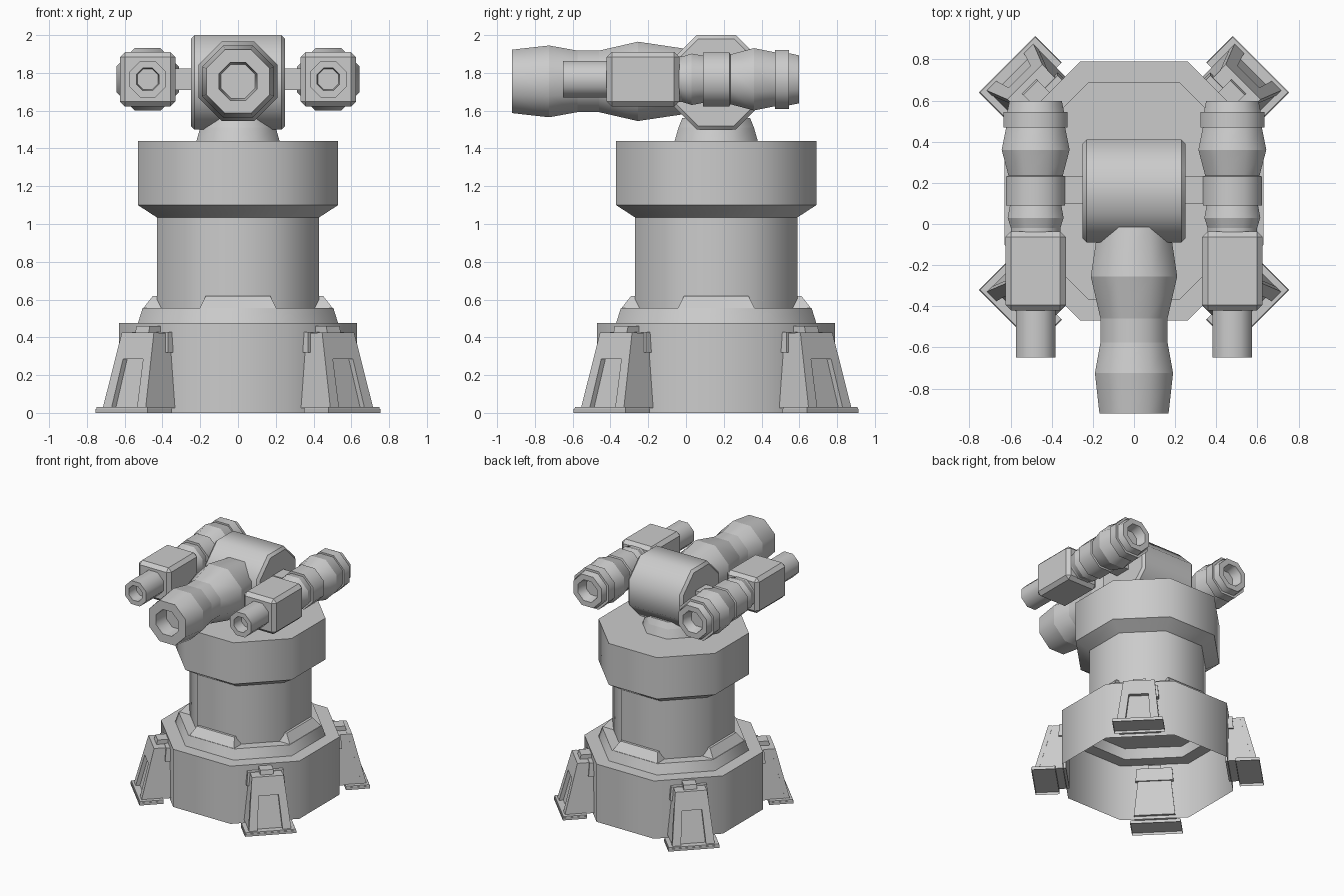
import bpy, bmesh
from math import sin, cos, pi, sqrt

if "Cube" in bpy.data.objects:
    bpy.data.objects.remove(bpy.data.objects["Cube"])

CY = 0.16          # centre of the pedestal in y


def finish(bm, name, loc=(0, 0, 0), rot=0.0, recalc=True):
    if recalc:
        bmesh.ops.recalc_face_normals(bm, faces=bm.faces)
    me = bpy.data.meshes.new(name)
    bm.to_mesh(me)
    bm.free()
    ob = bpy.data.objects.new(name, me)
    ob.location = loc
    ob.rotation_euler = (0, 0, rot)
    bpy.context.collection.objects.link(ob)
    return ob


def octo(name, profile, axis, loc, cap_start=True, cap_end=True):
    """Eight-sided lathe; profile is (flat-to-centre radius, position along axis)."""
    bm = bmesh.new()
    rings = []
    for r, h in profile:
        ring = []
        for k in range(8):
            a = pi / 8 + k * pi / 4
            u, v = r / cos(pi / 8) * cos(a), r / cos(pi / 8) * sin(a)
            co = {'X': (h, u, v), 'Y': (v, h, u), 'Z': (u, v, h)}[axis]
            ring.append(bm.verts.new(co))
        rings.append(ring)
    for a, b in zip(rings, rings[1:]):
        for k in range(8):
            n = (k + 1) % 8
            bm.faces.new((a[k], a[n], b[n], b[k]))
    if cap_start:
        bm.faces.new(rings[0][::-1])
    if cap_end:
        bm.faces.new(rings[-1])
    for f in bm.faces:
        f.smooth = len(f.verts) == 4
    # sides shade smoothly around, every ring stays crisp
    for ring in rings:
        for k in range(8):
            bm.edges.get((ring[k], ring[(k + 1) % 8])).smooth = False
    return finish(bm, name, loc, recalc=False)


def frustum(name, bot, top, z0, z1, ang, hollow=0.0):
    """Tapered block around the pedestal; bot/top are (inner r, outer r, half width)."""
    bm = bmesh.new()
    rows = []
    for (r0, r1, t), z in ((bot, z0), (top, z1)):
        rows.append([bm.verts.new(c) for c in
                     ((r0, -t, z), (r1, -t, z), (r1, t, z), (r0, t, z))])
    base = bm.faces.new(rows[0][::-1])
    bm.faces.new(rows[1])
    for k in range(4):
        n = (k + 1) % 4
        bm.faces.new((rows[0][k], rows[0][n], rows[1][n], rows[1][k]))
    if hollow:
        bmesh.ops.inset_region(bm, faces=[base], thickness=0.02, depth=0)
        bmesh.ops.translate(bm, verts=base.verts, vec=(0, 0, hollow))
    return finish(bm, name, (0, CY, 0), ang)


def leg_frame(name, ang):
    """Doorway-shaped raised frame on the sloping outer face of a leg."""
    bm = bmesh.new()
    half = [(0.16, 0.03), (0.12, 0.425)]
    inner = [(0.075, 0.285), (0.095, 0.03)]
    outline = half + [(-t, z) for t, z in half[::-1]]
    outline += [(-t, z) for t, z in inner[::-1]] + inner
    f = bm.faces.new([bm.verts.new((0.851 - (z - 0.03) * 0.256, t, z)) for t, z in outline])
    new = bmesh.ops.extrude_face_region(bm, geom=[f])['geom']
    bmesh.ops.translate(bm, verts=[v for v in new if isinstance(v, bmesh.types.BMVert)],
                        vec=(-0.035, 0, 0))
    return finish(bm, name, (0, CY, 0), ang)


def box(name, size, loc, bevel=0.0):
    bm = bmesh.new()
    bmesh.ops.create_cube(bm, size=1)
    bmesh.ops.scale(bm, vec=size, verts=bm.verts)
    if bevel:
        bmesh.ops.bevel(bm, geom=bm.edges[:], offset=bevel, segments=1, affect='EDGES')
    return finish(bm, name, loc)


# Pedestal: open-bottomed base, column, collar and neck
octo("base", [(0.63, 0), (0.63, 0.475), (0.53, 0.475), (0.505, 0.555)], 'Z', (0, CY, 0),
     cap_start=False)
octo("column", [(0.43, 0.55), (0.43, 1.04)], 'Z', (0, CY, 0))
octo("collar", [(0.43, 1.035), (0.53, 1.10), (0.53, 1.44)], 'Z', (0, CY, 0))
octo("neck", [(0.22, 1.44), (0.20, 1.51), (0.18, 1.56)], 'Z', (0, CY, 0))

# Four wedge blocks around the column foot, four legs on the diagonals
for i in range(4):
    a = i * pi / 2
    frustum(f"column_wedge_{i}", (0.40, 0.505, 0.205), (0.40, 0.45, 0.17), 0.55, 0.62, a)
    d = a + pi / 4
    frustum(f"leg_foot_{i}", (0.69, 0.873, 0.194), (0.69, 0.868, 0.19), 0, 0.03, d, hollow=0.02)
    frustum(f"leg_body_{i}", (0.61, 0.82, 0.158), (0.61, 0.72, 0.118), 0.025, 0.424, d)
    leg_frame(f"leg_frame_{i}", d)
    frustum(f"leg_bracket_{i}", (0.60, 0.67, 0.145), (0.60, 0.66, 0.135), 0.32, 0.428, d)
    frustum(f"leg_cap_{i}", (0.61, 0.72, 0.05), (0.61, 0.71, 0.05), 0.42, 0.46, d)

# Drum-shaped head and its cross arm
octo("head_drum", [(0.23, -0.25), (0.25, -0.23), (0.25, 0.23), (0.23, 0.25)], 'X', (0, CY, 1.75))
box("cross_arm", (1.0, 0.135, 0.115), (0, 0.165, 1.767))


def tube(name, profile, x, z, **kw):
    # the y axis runs backwards through the profile from muzzle to rear
    return octo(name, profile, 'Y', (x, 0, z), **kw)


# Main barrel with a recessed bore
tube("main_barrel", [(0.09, -0.80), (0.10, -0.92), (0.168, -0.92), (0.19, -0.725),
                     (0.163, -0.575), (0.163, -0.46), (0.21, -0.255), (0.175, -0.02),
                     (0.175, 0.10)], 0, 1.755)

# Side guns, mirrored left and right
for side, s in (("left", -1), ("right", 1)):
    x, z = s * 0.478, 1.766
    tube(f"{side}_gun_muzzle", [(0.055, -0.56), (0.06, -0.65), (0.096, -0.65), (0.096, -0.40)], x, z)
    box(f"{side}_gun_housing", (0.295, 0.385, 0.29), (x, -0.228, z), 0.028)
    tube(f"{side}_gun_rear", [(0.12, -0.05), (0.12, -0.02), (0.136, 0.03), (0.125, 0.09),
                              (0.143, 0.09), (0.143, 0.23), (0.132, 0.235), (0.165, 0.36),
                              (0.143, 0.47), (0.156, 0.47), (0.156, 0.545), (0.138, 0.545),
                              (0.127, 0.598), (0.085, 0.598), (0.065, 0.52)], x, z)
